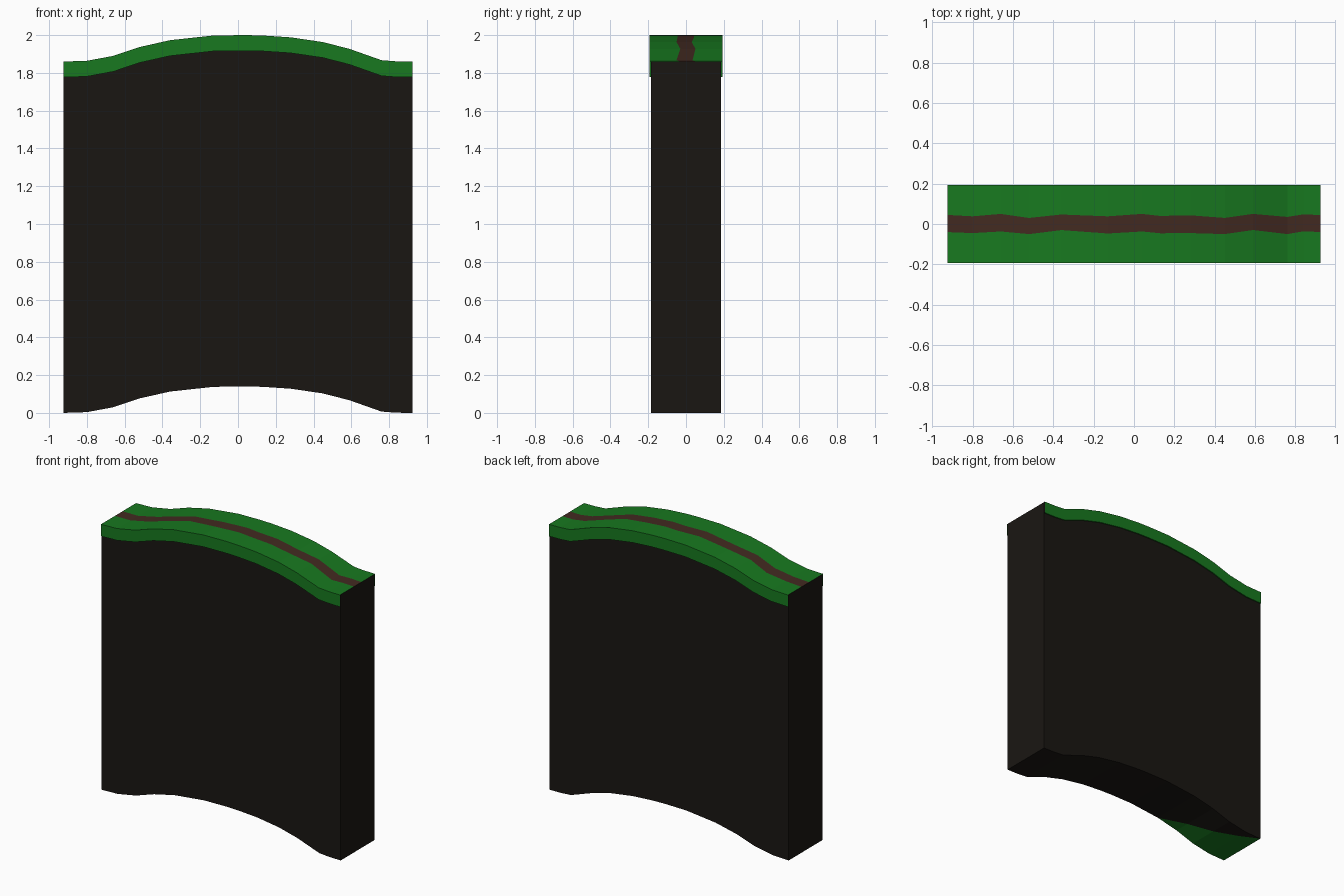
import bpy, bmesh

if "Cube" in bpy.data.objects:
    bpy.data.objects.remove(bpy.data.objects["Cube"])

# Stations along the length: x, rise of the arch, path front edge y, path back edge y
STATIONS = [
    (-0.925, 0.0, -0.040, 0.045), (-0.80, 0.004, -0.045, 0.038),
    (-0.66, 0.030, -0.037, 0.050), (-0.52, 0.077, -0.050, 0.030),
    (-0.36, 0.113, -0.030, 0.047), (-0.13, 0.138, -0.047, 0.038),
    (0.04, 0.140, -0.037, 0.050), (0.13, 0.138, -0.046, 0.040),
    (0.28, 0.128, -0.045, 0.043), (0.45, 0.103, -0.050, 0.030),
    (0.59, 0.067, -0.030, 0.050), (0.76, 0.007, -0.050, 0.035),
    (0.84, 0.001, -0.036, 0.048), (0.925, 0.0, -0.040, 0.044),
]
TOP = 1.86        # top height at the ends
LIP = 0.083       # depth of the grass edge
BODY_Y = 0.186
GRASS_Y = 0.194


def material(name, rgb):
    m = bpy.data.materials.new(name)
    m.diffuse_color = (*rgb, 1)
    m.use_nodes = True
    m.node_tree.nodes["Principled BSDF"].inputs["Base Color"].default_value = m.diffuse_color
    return m


EARTH = material("dark_earth", (0.010, 0.008, 0.006))
GRASS = material("grass_green", (0.009, 0.19, 0.014))
SOIL = material("path_brown", (0.055, 0.023, 0.015))


def loft(name, section, mats, capped=False, pick=None):
    """Sweep a cross-section of (y, z) points through every station."""
    bm = bmesh.new()
    rings = [[bm.verts.new((s[0], y, z + s[1])) for y, z in section(s)]
             for s in STATIONS]
    for i, (a, b) in enumerate(zip(rings, rings[1:])):
        for j in range(len(a) - 1):
            f = bm.faces.new((a[j], a[j + 1], b[j + 1], b[j]))
            if pick:
                f.material_index = pick(i, j)
    if capped:
        bm.faces.new(rings[0])
        bm.faces.new(rings[-1][::-1])
    bmesh.ops.remove_doubles(bm, verts=bm.verts, dist=1e-5)
    bmesh.ops.recalc_face_normals(bm, faces=bm.faces)
    me = bpy.data.meshes.new(name)
    bm.to_mesh(me)
    bm.free()
    for m in mats:
        me.materials.append(m)
    ob = bpy.data.objects.new(name, me)
    bpy.context.collection.objects.link(ob)
    # sheets face upwards
    if not capped and sum(p.normal.z for p in me.polygons) < 0:
        me.flip_normals()
    return ob


# Earth block, with a green wedge on the underside at the left end
def block(s):
    wedge = max(0.0, min(1.0, (-0.36 - s[0]) / 0.54))
    return [(-BODY_Y, TOP), (-BODY_Y, 0), (-BODY_Y + 2 * BODY_Y * wedge, 0),
            (BODY_Y, 0), (BODY_Y, TOP)]


loft("earth_block", block, [EARTH, GRASS], capped=True,
     pick=lambda i, j: 1 if j == 1 and i < 4 else 0)

# Grass on each side of the path, folding down over the long faces
for name, side, k in (("grass_front", -1, 2), ("grass_back", 1, 3)):
    loft(name, lambda s: [(s[k], TOP), (side * GRASS_Y, TOP),
                          (side * GRASS_Y, TOP - LIP),
                          (side * BODY_Y, TOP - LIP)], [GRASS])

# Wavy dirt path down the middle
loft("dirt_path", lambda s: [(s[2], TOP), (s[3], TOP)], [SOIL])
